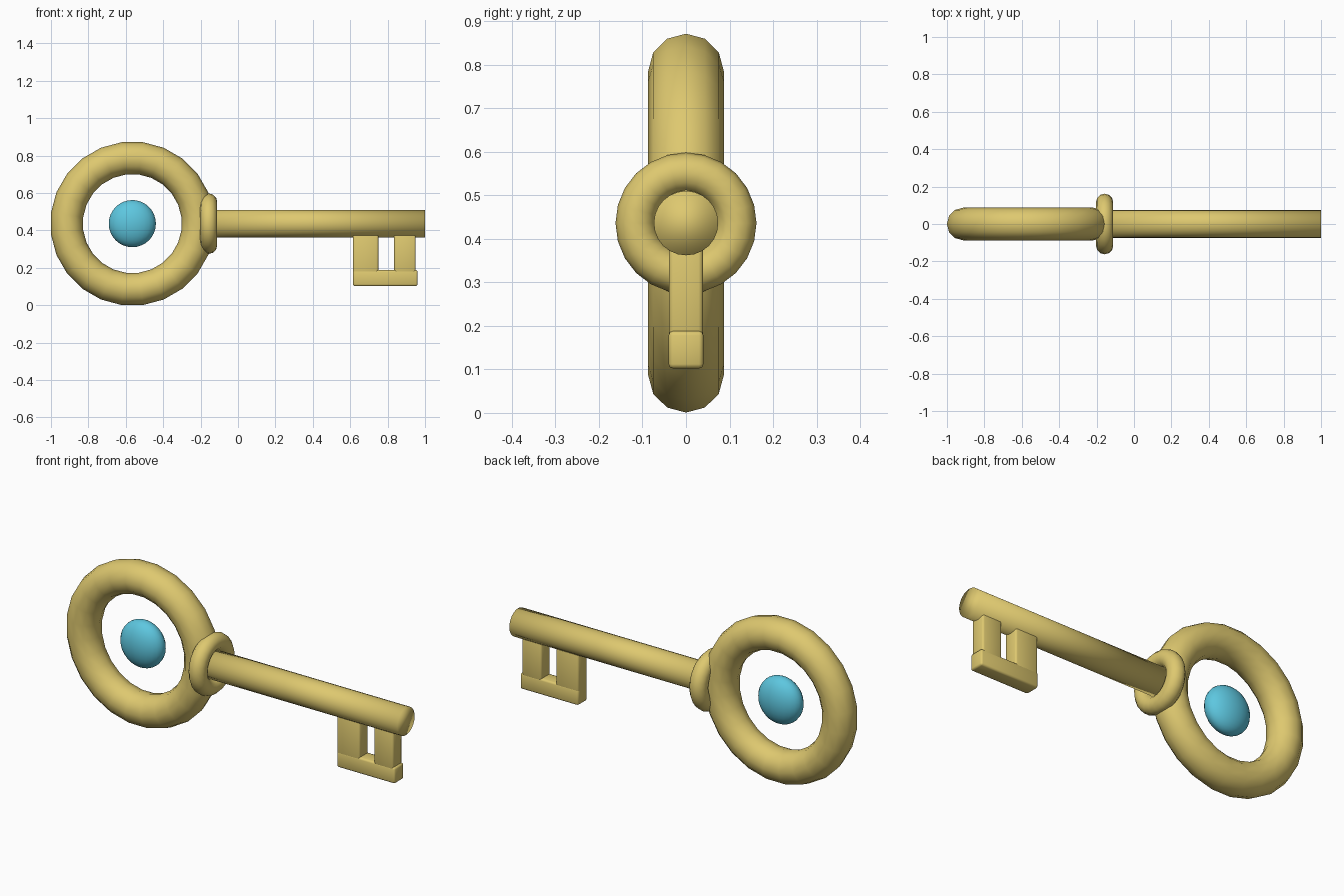
import bpy, bmesh, math
from mathutils import Matrix

if "Cube" in bpy.data.objects:
    bpy.data.objects.remove(bpy.data.objects["Cube"])


def material(name, rgb):
    m = bpy.data.materials.new(name)
    m.diffuse_color = (*rgb, 1)
    m.use_nodes = True
    m.node_tree.nodes["Principled BSDF"].inputs["Base Color"].default_value = m.diffuse_color
    return m


gold = material("gold", (0.73, 0.58, 0.16))
blue = material("gem blue", (0.11, 0.57, 0.74))
AXIS_Z = 0.436          # height of the key's centre line
RING_X = -0.565         # centre of the ring handle


def finish(name, mat):
    ob = bpy.context.object
    ob.name = ob.data.name = name
    ob.data.materials.append(mat)
    bpy.ops.object.shade_smooth()
    return ob


def torus(name, x, major, minor, seg, minor_seg, turn):
    bpy.ops.mesh.primitive_torus_add(major_segments=seg, minor_segments=minor_seg,
                                     major_radius=major, minor_radius=minor)
    ob = finish(name, gold)
    ob.data.transform(Matrix.Translation((x, 0, AXIS_Z)) @ turn)
    return ob


def block(name, x0, x1, z0, z1, half_y):
    bpy.ops.mesh.primitive_cube_add(size=1, location=((x0 + x1) / 2, 0, (z0 + z1) / 2))
    ob = finish(name, gold)
    ob.data.transform(Matrix.Diagonal((x1 - x0, 2 * half_y, z1 - z0, 1)))
    bevel = ob.modifiers.new("rounded edges", 'BEVEL')
    bevel.width = 0.01
    bevel.segments = 2
    return ob


# Ring handle, with a flat facet at top and bottom
half_step = Matrix.Rotation(math.radians(7.5), 4, 'Z')
torus("ring_handle", RING_X, 0.352, 0.087, 24, 12,
      Matrix.Rotation(math.pi / 2, 4, 'X') @ half_step)

# Collar between ring and shaft
torus("collar", -0.157, 0.116, 0.046, 24, 12, Matrix.Rotation(math.pi / 2, 4, 'Y'))

# Shaft
x0, x1 = -0.19, 1.0
bpy.ops.mesh.primitive_cylinder_add(vertices=24, radius=0.074, depth=x1 - x0)
shaft = finish("shaft", gold)
shaft.data.transform(Matrix.Translation(((x0 + x1) / 2, 0, AXIS_Z))
                     @ Matrix.Rotation(math.pi / 2, 4, 'Y'))

# Flattened gem floating in the ring
bpy.ops.mesh.primitive_uv_sphere_add(segments=24, ring_count=16, radius=0.126)
gem = finish("gem", blue)
gem.data.transform(Matrix.Translation((RING_X, 0, AXIS_Z)) @ Matrix.Diagonal((1, 0.58, 1, 1)))

# Teeth and the bar that joins them
block("inner_tooth", 0.615, 0.75, 0.105, 0.40, 0.039)
block("outer_tooth", 0.835, 0.95, 0.15, 0.40, 0.039)
block("tooth_bar", 0.615, 0.96, 0.102, 0.188, 0.04)
